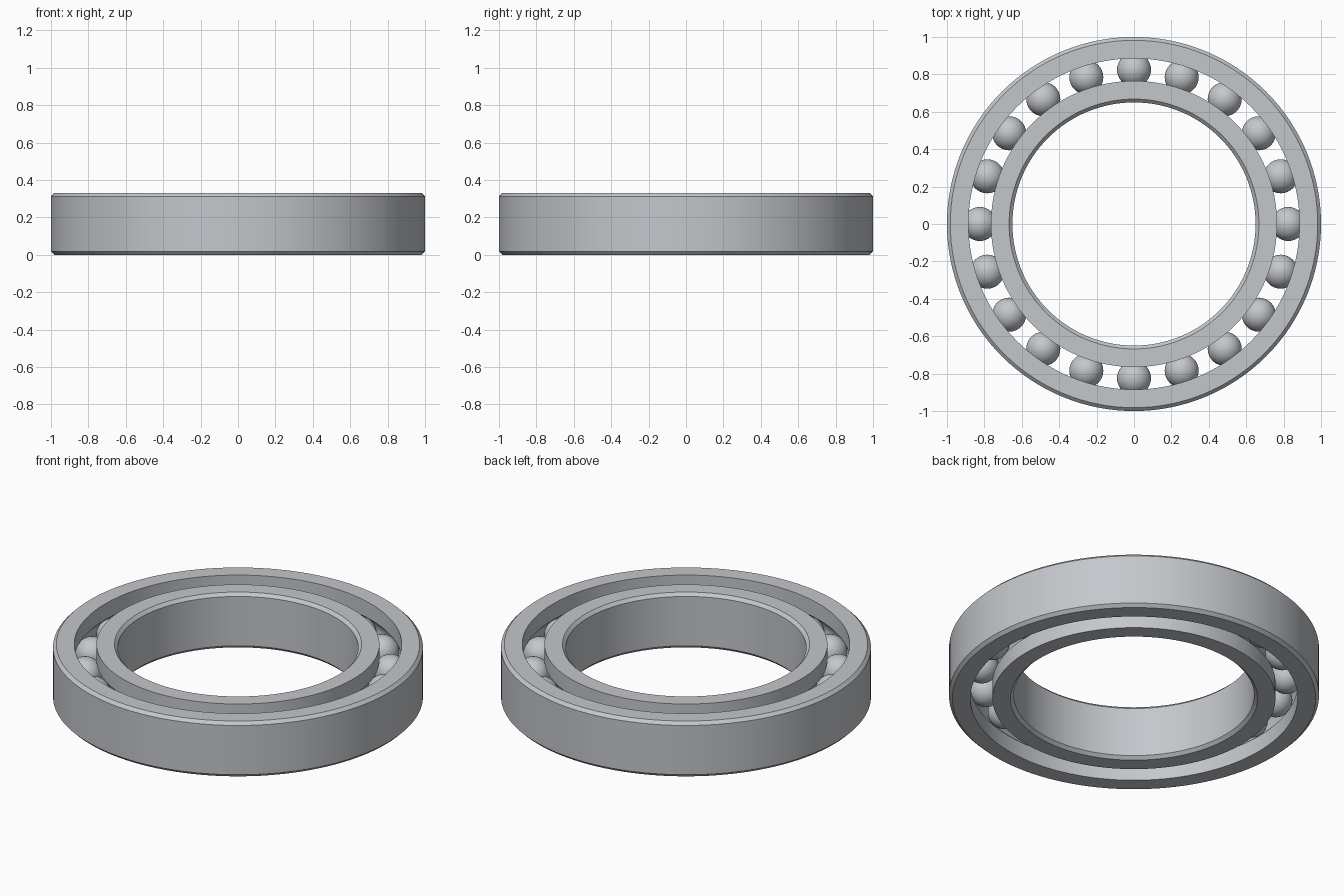
import bpy
import bmesh
from math import acos, cos, sin, pi

HEIGHT = 0.33
MID = HEIGHT / 2
CHAMFER = 0.018
PITCH = 0.825          # radius of the circle of ball centres
BALL_R = 0.091
GROOVE_R = 0.092
HALF_GAP = 0.06        # ball centre to each ring wall
BALLS = 20
SEGMENTS = 128
GROOVE_STEPS = 12

cube = bpy.data.objects.get("Cube")
if cube:
    bpy.data.objects.remove(cube, do_unlink=True)

steel = bpy.data.materials.new("brushed steel")
steel.use_nodes = True
colour = (0.55, 0.57, 0.60, 1)
steel.diffuse_color = colour
steel.node_tree.nodes["Principled BSDF"].inputs["Base Color"].default_value = colour


def finish(bm, name, angle):
    bmesh.ops.recalc_face_normals(bm, faces=bm.faces)
    mesh = bpy.data.meshes.new(name)
    bm.to_mesh(mesh)
    bm.free()
    mesh.materials.append(steel)
    obj = bpy.data.objects.new(name, mesh)
    bpy.context.collection.objects.link(obj)
    bpy.ops.object.select_all(action="DESELECT")
    obj.select_set(True)
    bpy.context.view_layer.objects.active = obj
    bpy.ops.object.shade_smooth_by_angle(angle=angle)
    return obj


def ring(name, rim, side):
    """Revolve a race: chamfered at the rim, grooved on the wall facing the balls.
    side is 1 for the outer race and -1 for the inner race."""
    wall = PITCH + side * HALF_GAP
    shoulder = rim - side * CHAMFER
    profile = [(wall, 0), (shoulder, 0), (rim, CHAMFER),
               (rim, HEIGHT - CHAMFER), (shoulder, HEIGHT), (wall, HEIGHT)]
    # Circular ball track, from top to bottom
    half = acos(HALF_GAP / GROOVE_R)
    for i in range(GROOVE_STEPS + 1):
        a = half * (1 - 2 * i / GROOVE_STEPS)
        profile.append((PITCH + side * GROOVE_R * cos(a), MID + GROOVE_R * sin(a)))

    bm = bmesh.new()
    loops = []
    for s in range(SEGMENTS):
        t = 2 * pi * s / SEGMENTS
        loops.append([bm.verts.new((r * cos(t), r * sin(t), z)) for r, z in profile])
    n = len(profile)
    for s in range(SEGMENTS):
        a, b = loops[s], loops[(s + 1) % SEGMENTS]
        for k in range(n):
            j = (k + 1) % n
            bm.faces.new((a[k], b[k], b[j], a[j]))
    return finish(bm, name, pi / 6)


# Races
ring("outer_race", 1.0, 1)
ring("inner_race", 0.65, -1)

# Balls share one mesh
bm = bmesh.new()
bmesh.ops.create_uvsphere(bm, u_segments=32, v_segments=20, radius=BALL_R)
first = finish(bm, "ball_01", pi / 3)
for i in range(BALLS):
    ball = first
    if i:
        ball = bpy.data.objects.new(f"ball_{i + 1:02d}", first.data)
        bpy.context.collection.objects.link(ball)
    t = 2 * pi * i / BALLS
    ball.location = (PITCH * cos(t), PITCH * sin(t), MID)
